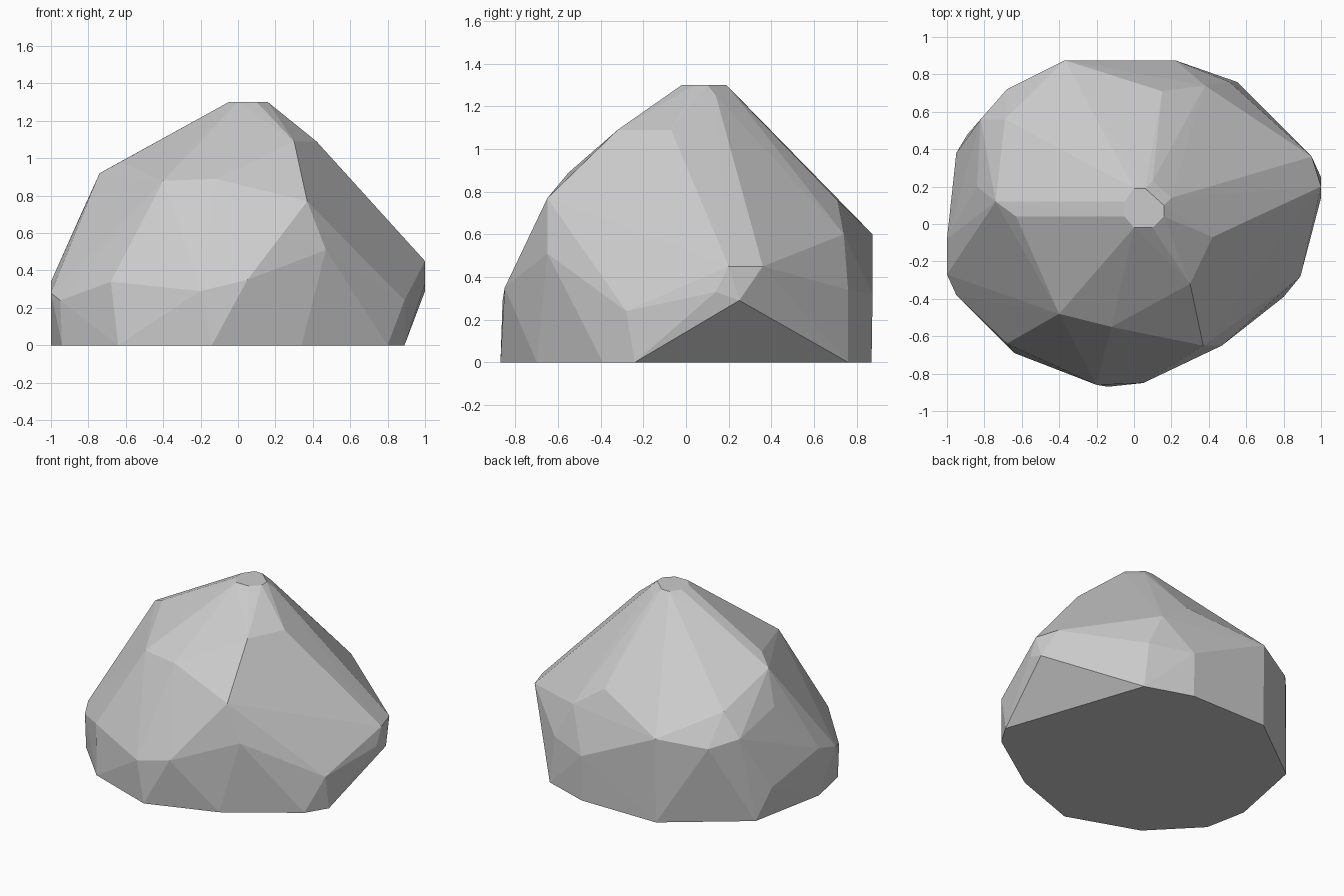
import bpy, bmesh

# Ground outline (x, y), flat on z = 0
base = [(.34, -.70), (.80, -.39), (.89, -.24), (.55, .76), (.22, .87), (-.37, .87),
        (-.89, .48), (-1, -.08), (-.94, -.38), (-.64, -.69), (-.14, -.87)]

# Small flat summit (x, y) at z = 1.3
summit = [(0, -.02), (.1, -.02), (.16, .04), (.16, .1), (.06, .19), (0, .19), (-.05, .12), (-.05, .04)]

# Corners of the chipped flanks
flank = [
    # right tip
    (1, .14, .33), (1, .25, .29), (1, .2, .45), (.95, .36, .45), (.89, -.28, .24),
    # front right shoulder
    (.42, -.07, 1.09), (.3, -.32, 1.09), (.37, -.65, .77), (.47, -.65, .51),
    # front
    (.05, -.85, .35), (-.2, -.86, .29), (-.12, -.55, .89), (-.4, -.48, .88),
    # front left
    (-.68, -.64, .34), (-.95, -.38, .24), (-1, -.27, .28), (-1, -.08, .34),
    # left peak
    (-.74, .12, .92), (-.63, .04, .98), (-.84, .2, .7), (-.69, .56, .76), (-.82, .56, .6), (-.95, .38, .22),
    # back
    (-.68, .72, .55), (-.37, .875, .6), (.22, .875, .32), (.15, .71, .76),
    (.38, .74, .6), (.51, .76, .34), (.2, .14, 1.25), (.1, .23, 1.25)]

# Wrap all corners in a faceted hull
bm = bmesh.new()
points = [(x, y, 0) for x, y in base] + [(x, y, 1.3) for x, y in summit] + flank
for p in points:
    bm.verts.new(p)
hull = bmesh.ops.convex_hull(bm, input=bm.verts[:])
loose = [v for v in bm.verts if not v.link_faces]
bmesh.ops.delete(bm, geom=loose, context='VERTS')
bmesh.ops.recalc_face_normals(bm, faces=bm.faces[:])

mesh = bpy.data.meshes.new("boulder")
bm.to_mesh(mesh)
bm.free()
bpy.context.collection.objects.link(bpy.data.objects.new("boulder", mesh))
